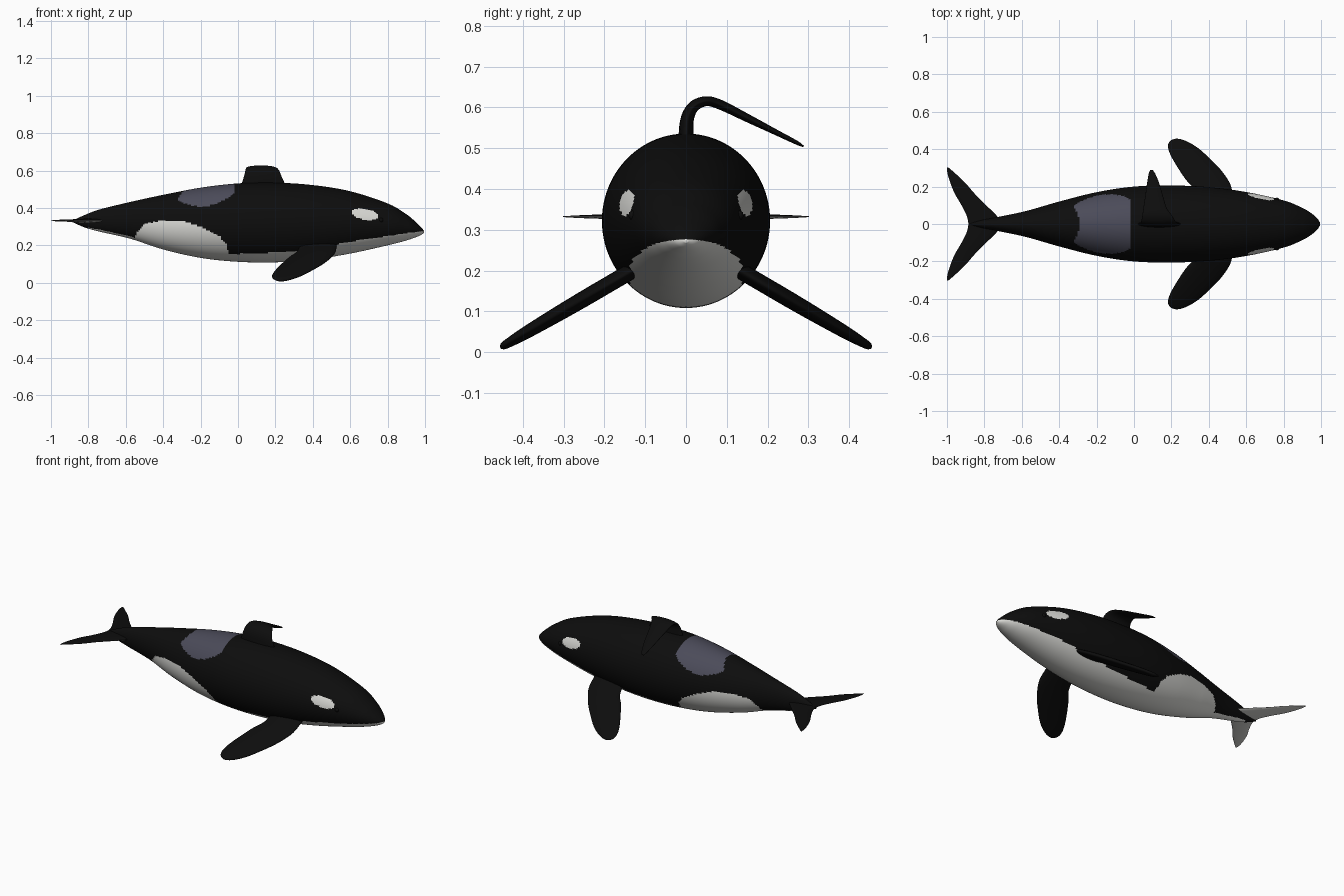
import bpy, bmesh, math
from mathutils import Vector

cube = bpy.data.objects.get("Cube")
if cube:
    bpy.data.objects.remove(cube, do_unlink=True)


def material(name, color):
    m = bpy.data.materials.new(name)
    m.use_nodes = True
    m.diffuse_color = (*color, 1)
    m.node_tree.nodes["Principled BSDF"].inputs["Base Color"].default_value = (*color, 1)
    return m


BLACK = material("glossy black", (0.004, 0.004, 0.004))
WHITE = material("soft white", (0.72, 0.72, 0.69))
GREY = material("saddle grey", (0.07, 0.07, 0.1))


def smooth_rows(rows, steps):
    """Catmull-Rom curve through rows of numbers."""
    pts = [Vector(r) for r in rows]
    out = []
    for i in range(len(pts) - 1):
        p0, p1, p2 = pts[max(i - 1, 0)], pts[i], pts[i + 1]
        p3 = pts[min(i + 2, len(pts) - 1)]
        for s in range(steps):
            t = s / steps
            out.append(0.5 * (2 * p1 + (p2 - p0) * t + (2 * p0 - 5 * p1 + 4 * p2 - p3) * t * t
                              + (3 * p1 - p0 - 3 * p2 + p3) * t ** 3))
    return out + [pts[-1]]


def line(points, x):
    """Piecewise linear height at x."""
    for (xa, za), (xb, zb) in zip(points, points[1:]):
        if xa <= x <= xb:
            return za + (zb - za) * (x - xa) / (xb - xa)
    return -1


def finish(bm, name, rule=None):
    bmesh.ops.recalc_face_normals(bm, faces=bm.faces)
    for f in bm.faces:
        f.smooth = True
        if rule:
            f.material_index = rule(f.calc_center_median(), f.normal)
    mesh = bpy.data.meshes.new(name)
    bm.to_mesh(mesh)
    bm.free()
    for m in (BLACK, WHITE, GREY):
        mesh.materials.append(m)
    obj = bpy.data.objects.new(name, mesh)
    bpy.context.collection.objects.link(obj)
    return obj


def loft(name, sections, sides, rule=None):
    """Skin elliptical sections given as (centre, half width, half thickness)."""
    bm = bmesh.new()
    rings = []
    for c, a, b in sections:
        angles = [2 * math.pi * k / sides for k in range(sides)]
        rings.append([bm.verts.new(c + a * math.cos(t) + b * math.sin(t)) for t in angles])
    for r, q in zip(rings, rings[1:]):
        for k in range(sides):
            n = (k + 1) % sides
            bm.faces.new((r[k], r[n], q[n], q[k]))
    bm.faces.new(rings[0])
    bm.faces.new(rings[-1])
    return finish(bm, name, rule)


# Body: x, top, bottom, half width
BODY = [(-0.885, 0.332, 0.324, 0.004), (-0.815, 0.364, 0.294, 0.022), (-0.735, 0.393, 0.272, 0.036),
        (-0.575, 0.432, 0.235, 0.07), (-0.4, 0.47, 0.178, 0.12), (-0.2, 0.508, 0.133, 0.17),
        (0, 0.531, 0.112, 0.2), (0.2, 0.535, 0.109, 0.206), (0.4, 0.522, 0.124, 0.197),
        (0.6, 0.489, 0.156, 0.171), (0.8, 0.424, 0.2, 0.126), (0.9, 0.366, 0.226, 0.086),
        (0.95, 0.325, 0.243, 0.056), (0.98, 0.296, 0.256, 0.03), (0.995, 0.277, 0.268, 0.006)]
BELLY = [(-0.55, 0.24), (-0.54, 0.27), (-0.5, 0.315), (-0.4, 0.335), (-0.3, 0.33), (-0.2, 0.3),
         (-0.1, 0.25), (-0.06, 0.2), (-0.05, 0.155), (0.1, 0.155), (0.3, 0.17), (0.5, 0.2),
         (0.6, 0.22), (0.8, 0.25), (0.9, 0.265), (1, 0.277)]
KEEL = [(-0.8, 0.295), (-0.735, 0.283), (-0.575, 0.248), (-0.55, 0.24)]


def body_colour(p, n):
    x, y, z = p
    # Belly, flank patches and a narrow strip under the tail
    if z < max(line(BELLY, x), line(KEEL, x)):
        return 1
    # Slanted patch behind each eye
    u, v = x - 0.678, z - 0.366
    if (u / 0.071) ** 2 + ((v + 0.15 * u) / 0.029) ** 2 < 1:
        return 1
    # Saddle behind the dorsal fin
    rear = -0.29 - 0.04 * min(abs(y) / 0.1, 1) ** 2
    if rear < x < -0.022 and z > 0.408 + 2.2 * (x + 0.2) ** 2:
        return 2
    return 0


sections = []
for x, top, bottom, width in smooth_rows(BODY, 20):
    sections.append((Vector((x, 0, (top + bottom) / 2)), Vector((0, width, 0)),
                     Vector((0, 0, (top - bottom) / 2))))
loft("body", sections, 120, body_colour)

# Flippers: distance out, leading x, trailing x, half thickness
FLIPPER = [(0.1, 0.53, 0.34, 0.02), (0.19, 0.522, 0.315, 0.02), (0.24, 0.5, 0.275, 0.02),
           (0.3, 0.455, 0.235, 0.019), (0.36, 0.395, 0.2, 0.017), (0.4, 0.35, 0.184, 0.015),
           (0.43, 0.305, 0.184, 0.012), (0.448, 0.265, 0.2, 0.009), (0.455, 0.235, 0.22, 0.003)]
# Tail flukes: distance out, leading x, trailing x, half thickness
FLUKE = [(0, -0.7, -0.885, 0.011), (0.04, -0.73, -0.893, 0.01), (0.1, -0.79, -0.922, 0.008),
         (0.16, -0.85, -0.957, 0.006), (0.22, -0.902, -0.982, 0.005),
         (0.27, -0.955, -0.997, 0.003), (0.302, -0.992, -1.0, 0.001)]


def blade(name, rows, side, height, slope, rule=None):
    tilt = Vector((0, side * slope, 1)).normalized()
    parts = []
    for out, lead, trail, thick in smooth_rows(rows, 6):
        c = Vector(((lead + trail) / 2, side * out, height - slope * out))
        parts.append((c, Vector(((lead - trail) / 2, 0, 0)), tilt * thick))
    loft(name, parts, 32, rule)


for side, label in ((1, "left"), (-1, "right")):
    blade("flipper_" + label, FLIPPER, side, 0.277, 0.585)
    blade("tail_fluke_" + label, FLUKE, side, 0.332, 0,
          lambda p, n: 1 if n.z < 0 else 0)
    # Small eye at the front of the patch
    bm = bmesh.new()
    bmesh.ops.create_uvsphere(bm, u_segments=16, v_segments=10, radius=0.012)
    bmesh.ops.translate(bm, verts=bm.verts, vec=(0.765, side * 0.129, 0.335))
    finish(bm, "eye_" + label)

# Dorsal fin folded over to one side: y, z, front x, rear x, half thickness
DORSAL = [(0, 0.48, 0.27, 0.01, 0.018), (0, 0.535, 0.248, 0.022, 0.018),
          (0.004, 0.575, 0.23, 0.034, 0.016), (0.02, 0.603, 0.218, 0.04, 0.014),
          (0.05, 0.615, 0.2, 0.045, 0.012), (0.085, 0.606, 0.175, 0.05, 0.012),
          (0.15, 0.574, 0.155, 0.06, 0.01), (0.22, 0.539, 0.134, 0.07, 0.007),
          (0.27, 0.514, 0.113, 0.079, 0.005), (0.288, 0.504, 0.1, 0.086, 0.002)]
rows = smooth_rows(DORSAL, 6)
sections = []
for i, (y, z, front, rear, thick) in enumerate(rows):
    before, after = rows[max(i - 1, 0)], rows[min(i + 1, len(rows) - 1)]
    across = Vector((0, after[1] - before[1], before[0] - after[0])).normalized()
    sections.append((Vector(((front + rear) / 2, y, z)),
                     Vector(((front - rear) / 2, 0, 0)), across * thick))
loft("dorsal_fin", sections, 32)
